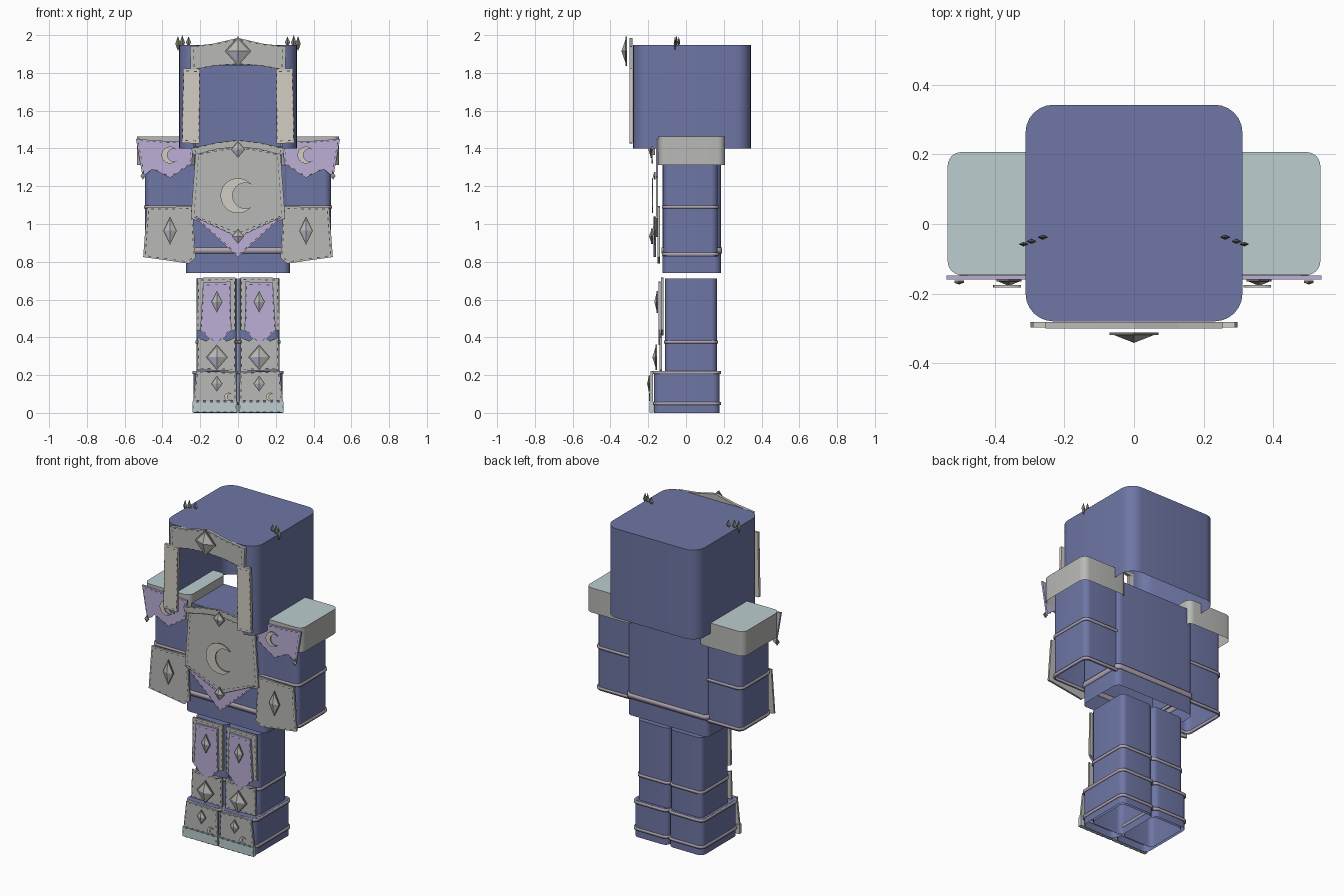
import bpy, bmesh, math
from mathutils import Vector

if "Cube" in bpy.data.objects:
    bpy.data.objects.remove(bpy.data.objects["Cube"])


def mat(name, r, g, b):
    m = bpy.data.materials.new(name)
    m.diffuse_color = tuple(c ** 2.2 for c in (r, g, b)) + (1,)
    m.use_nodes = True
    m.node_tree.nodes["Principled BSDF"].inputs["Base Color"].default_value = m.diffuse_color
    return m


BLUE = mat("slate blue", .43, .46, .64)
GREY = mat("light grey", .72, .72, .71)
LAV = mat("lavender", .73, .68, .83)
TEAL = mat("pale teal", .73, .80, .81)
CREAM = mat("cream", .82, .80, .76)
DARK = mat("gem rim grey", .50, .50, .47)
TRIM = mat("trim mauve", .68, .64, .69)
STITCH = mat("stitch dark", .30, .29, .30)


def finish(bm, name, mats, smooth=False):
    bmesh.ops.recalc_face_normals(bm, faces=bm.faces)
    me = bpy.data.meshes.new(name)
    bm.to_mesh(me)
    bm.free()
    for m in mats:
        me.materials.append(m)
    if smooth:
        me.shade_smooth()
        me.set_sharp_from_angle(angle=math.radians(35))
    ob = bpy.data.objects.new(name, me)
    bpy.context.collection.objects.link(ob)
    return ob


def shell(name, x0, x1, y0, y1, r, zs, mats, top=True, opening=0):
    """Rounded-corner tube, optionally capped, optionally with a front opening in the lowest tier."""
    pts = []
    for cx, cy, a0 in ((x1 - r, y0 + r, -90), (x1 - r, y1 - r, 0),
                       (x0 + r, y1 - r, 90), (x0 + r, y0 + r, 180)):
        for i in range(7):
            a = math.radians(a0 + 15 * i)
            pts.append((cx + r * math.cos(a), cy + r * math.sin(a)))
    if opening:
        pts = [(opening, y0)] + pts + [(-opening, y0)]
    bm = bmesh.new()
    rings = [[bm.verts.new((x, y, z)) for x, y in pts] for z in zs]
    n = len(pts)
    for k in range(len(zs) - 1):
        for i in range(n):
            if opening and k == 0 and i == n - 1:
                continue
            j = (i + 1) % n
            bm.faces.new((rings[k][i], rings[k][j], rings[k + 1][j], rings[k + 1][i]))
    if top:
        f = bm.faces.new(rings[-1])
        f.material_index = len(mats) - 1
    return finish(bm, name, mats, True)


def band(name, x0, x1, y0, y1, z, h=.016, m=TRIM):
    """Raised trim around a limb."""
    e = .006
    ob = shell(name, x0 - e, x1 + e, y0 - e, y1 + e, .035, (z - h / 2, z + h / 2), [m], False)
    s = ob.modifiers.new("thickness", "SOLIDIFY")
    s.thickness, s.offset = .01, -1


def plate(name, pts, y, m, t=.012, stitched=True):
    """Flat front plate from an x-z outline, with a dashed seam just inside its edge."""
    bm = bmesh.new()
    a = [bm.verts.new((x, y, z)) for x, z in pts]
    b = [bm.verts.new((x, y + t, z)) for x, z in pts]
    bm.faces.new(a)
    bm.faces.new(b)
    for i in range(len(a)):
        j = (i + 1) % len(a)
        bm.faces.new((a[i], a[j], b[j], b[i]))
    finish(bm, name, [m])
    if not stitched:
        return
    bm = bmesh.new()
    c = sum((Vector(p) for p in pts), Vector((0, 0))) / len(pts)
    ins = [Vector(p) + (c - Vector(p)) * .07 for p in pts]
    for p, q in zip(ins, ins[1:] + ins[:1]):
        d = q - p
        k = max(1, int(d.length / .034))
        u = d.normalized()
        w = Vector((-u.y, u.x)) * .002
        for i in range(k):
            o = p + d * ((i + .5) / k)
            quad = (o - u * .008 - w, o + u * .008 - w, o + u * .008 + w, o - u * .008 + w)
            bm.faces.new([bm.verts.new((v.x, y - .002, v.y)) for v in quad])
    finish(bm, name + "_stitches", [STITCH])


def gem(name, x, z, w, h, y, depth=.02):
    """Faceted diamond set in a dark rim."""
    corners = ((0, 1), (1, 0), (0, -1), (-1, 0))
    bm = bmesh.new()
    loops = []
    for s, dy in ((1, 0), (1, -.008), (.8, -.008)):
        loops.append([bm.verts.new((x + w * s * a, y + dy, z + h * s * b)) for a, b in corners])
    for lo, hi in zip(loops, loops[1:]):
        for i in range(4):
            j = (i + 1) % 4
            bm.faces.new((lo[i], lo[j], hi[j], hi[i]))
    bm.faces.new(loops[0])
    tip = bm.verts.new((x, y - depth, z))
    for i in range(4):
        f = bm.faces.new((loops[2][i], loops[2][(i + 1) % 4], tip))
        f.material_index = 2 if f.calc_center_median().z < z and f.calc_center_median().x < x else 1
    finish(bm, name, [DARK, GREY, LAV])


def crescent(name, x, z, r, y):
    out = [(math.cos(math.radians(a)), math.sin(math.radians(a))) for a in range(40, 321, 14)]
    ex, ez = out[0]
    cx = .42
    ri, a0 = math.hypot(ex - cx, ez), math.degrees(math.atan2(ez, ex - cx))
    n = 16
    inner = []
    for i in range(1, n):
        a = math.radians(360 - a0 + (2 * a0 - 360) * i / n)
        inner.append((cx + ri * math.cos(a), ri * math.sin(a)))
    plate(name, [(x + r * a, z + r * b) for a, b in out + inner], y, CREAM, .006, False)


def mirrored(pts, s):
    return [(s * x, z) for x, z in pts]


# Hood: open face and open underside
shell("hood", -.312, .312, -.28, .343, .08, (1.4, 1.84, 1.948), [BLUE], opening=.235)
plate("brow", [(-.255, 1.94), (-.13, 1.955), (0, 1.985), (.13, 1.955), (.255, 1.94),
               (.25, 1.815), (.12, 1.838), (0, 1.845), (-.12, 1.838), (-.25, 1.815)], -.3, GREY, .018)
gem("brow_gem", 0, 1.915, .07, .078, -.312, .03)

# Torso
shell("torso", -.275, .275, -.125, .185, .035, (.74, 1.41), [BLUE])
band("waist_band", -.275, .275, -.125, .185, .86, .03)
plate("chest_plate", [(-.225, 1.375), (-.11, 1.4), (0, 1.415), (.11, 1.4), (.225, 1.375),
                      (.25, 1.03), (0, .93), (-.25, 1.03)], -.16, GREY)
plate("collar", [(-.25, 1.40), (-.12, 1.43), (0, 1.445), (.12, 1.43), (.25, 1.40),
                 (.235, 1.365), (.12, 1.395), (0, 1.41), (-.12, 1.395), (-.235, 1.365)], -.175, GREY)
plate("belt_point", [(-.235, 1.04), (0, .93), (.235, 1.04), (0, .825)], -.172, LAV)
crescent("chest_crescent", 0, 1.15, .093, -.18)
gem("collar_gem", 0, 1.395, .038, .045, -.18)
gem("belt_gem", 0, .935, .033, .04, -.176)

for s, side in ((-1, "left"), (1, "right")):
    def span(a, b):
        return (a, b) if s > 0 else (-b, -a)

    # Hood sides and small crystals
    plate(side + "_cheek", mirrored([(.2, 1.82), (.29, 1.825), (.298, 1.43), (.205, 1.425)], s), -.298, CREAM, .016)
    for i, (x, y, z, h) in enumerate(((.318, -.058, 1.955, .04), (.295, -.05, 1.96, .04), (.262, -.038, 1.962, .03))):
        bm = bmesh.new()
        ring = [bm.verts.new((s * (x + a), y + b, z)) for a, b in ((.014, 0), (0, .007), (-.014, 0), (0, -.007))]
        for dz in (h, -h):
            tip = bm.verts.new((s * x, y, z + dz))
            for k in range(4):
                bm.faces.new((ring[k], ring[(k + 1) % 4], tip))
        finish(bm, f"{side}_crystal_{i}", [DARK])

    # Arm, shoulder cap and their plates
    ax = span(.215, .492)
    shell(side + "_arm", *ax, -.12, .168, .035, (.825, 1.4), [BLUE])
    for z in (1.09, .84):
        band(side + "_arm_band", *ax, -.12, .168, z)
    shell(side + "_shoulder_cap", *span(.225, .536), -.147, .207, .04, (1.312, 1.463), [GREY, TEAL])
    plate(side + "_shoulder_plate", mirrored(
        [(.235, 1.435), (.245, 1.32), (.31, 1.275), (.36, 1.245), (.41, 1.27), (.455, 1.29),
         (.505, 1.25), (.54, 1.45), (.39, 1.44)], s), -.16, LAV)
    crescent(side + "_shoulder_crescent", .36 * s, 1.365, .045, -.182)
    gem(side + "_shoulder_charm", .503 * s, 1.255, .014, .02, -.162, .012)
    plate(side + "_arm_plate", mirrored(
        [(.24, 1.095), (.36, 1.09), (.482, 1.09), (.502, .825), (.36, .805), (.26, .79), (.225, .82)], s), -.15, GREY)
    gem(side + "_arm_gem", .36 * s, .965, .036, .075, -.158)

    # Leg and its plates
    lx = span(.002, .22)
    shell(side + "_leg", *lx, -.11, .163, .03, (.0, .712), [BLUE])
    band(side + "_knee_band", *lx, -.11, .163, .376)
    plate(side + "_thigh_plate", mirrored([(.012, .718), (.215, .715), (.22, .44), (.11, .41), (.012, .44)], s), -.132, GREY)
    plate(side + "_thigh_cloth", mirrored(
        [(.04, .695), (.185, .69), (.2, .44), (.16, .4), (.115, .36), (.07, .4), (.035, .44)], s), -.146, LAV)
    gem(side + "_thigh_gem", .112 * s, .588, .03, .058, -.148)
    plate(side + "_shin_plate", mirrored(
        [(.012, .4), (.06, .38), (.112, .42), (.17, .38), (.215, .4), (.218, .228), (.012, .222)], s), -.14, GREY)
    gem(side + "_knee_gem", .112 * s, .295, .058, .068, -.153, .025)

    # Boot with sole wrap
    bx = span(.002, .235)
    shell(side + "_boot", *bx, -.17, .178, .035, (.0, .222), [BLUE])
    for z in (.213, .05):
        band(side + "_boot_band", *bx, -.17, .178, z)
    plate(side + "_boot_plate", mirrored([(.01, .215), (.22, .222), (.238, .06), (.008, .06)], s), -.188, GREY)
    plate(side + "_toe_guard", mirrored([(.004, .06), (.242, .06), (.242, .003), (.004, .003)], s), -.194, TEAL, .022)
    gem(side + "_boot_gem", .112 * s, .155, .03, .042, -.19, .016)
    crescent(side + "_boot_crescent", .06 + .11 * s, .085, .022, -.196)
